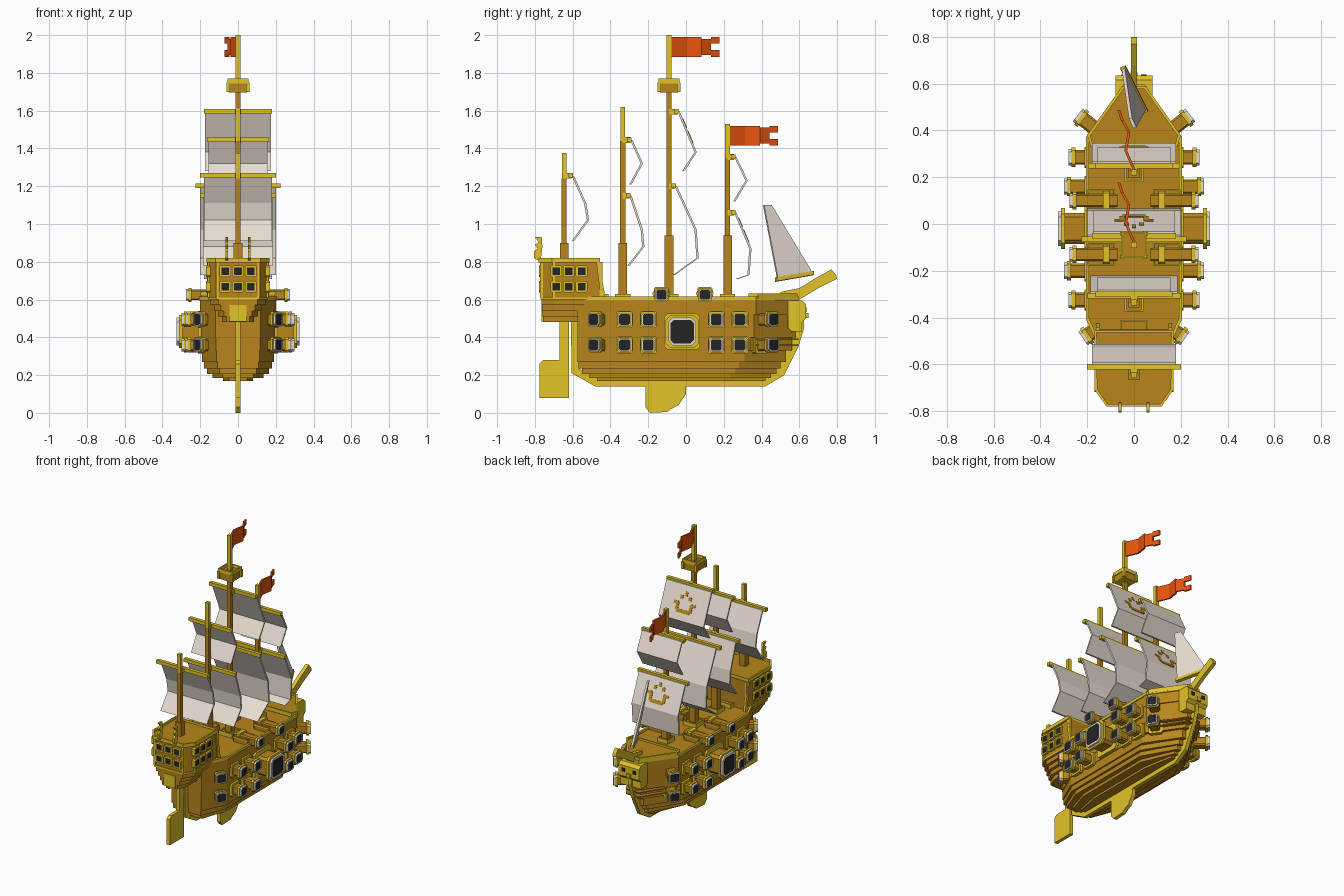
import bpy, bmesh, math
from mathutils import Matrix, Vector

cube = bpy.data.objects.get("Cube")
if cube:
    bpy.data.objects.remove(cube, do_unlink=True)


def material(name, rgb):
    m = bpy.data.materials.new(name)
    m.use_nodes = True
    m.diffuse_color = (*rgb, 1)
    m.node_tree.nodes["Principled BSDF"].inputs["Base Color"].default_value = (*rgb, 1)
    return m


WOOD = material("warm wood", (0.48, 0.24, 0.011))
GOLD = material("gold trim", (0.76, 0.54, 0.022))
SAIL = material("sail cloth", (0.84, 0.76, 0.67))
FLAG = material("flag orange", (0.80, 0.09, 0.004))
DARK = material("dark metal", (0.018, 0.018, 0.019))


def poly(name, pts, lo, hi, mat, axis="z", matrix=None, inset=0, depth=0, inner=None):
    """Extrude an outline along an axis; optionally inset and push its end face."""
    place = (lambda p, h: (p[0], p[1], h)) if axis == "z" else (lambda p, h: (h, p[0], p[1]))
    bm = bmesh.new()
    a = [bm.verts.new(place(p, lo)) for p in pts]
    b = [bm.verts.new(place(p, hi)) for p in pts]
    bm.faces.new(a)
    end = bm.faces.new(b)
    for i in range(len(pts)):
        j = (i + 1) % len(pts)
        bm.faces.new((a[i], a[j], b[j], b[i]))
    bmesh.ops.recalc_face_normals(bm, faces=bm.faces)
    if inset:
        bmesh.ops.inset_individual(bm, faces=[end], thickness=inset)
        end.normal_update()
        ext = bmesh.ops.extrude_face_region(bm, geom=[end])
        new = [g for g in ext["geom"] if isinstance(g, bmesh.types.BMFace)][0]
        shift = Vector((0, 0, -depth)) if axis == "z" else Vector((-depth, 0, 0))
        bmesh.ops.translate(bm, verts=new.verts, vec=shift)
        if end.is_valid:
            bmesh.ops.delete(bm, geom=[end], context="FACES_ONLY")
        new.material_index = 1
    me = bpy.data.meshes.new(name)
    if matrix:
        bm.transform(matrix)
    bm.to_mesh(me)
    bm.free()
    me.materials.append(mat)
    me.materials.append(inner or mat)
    bpy.context.collection.objects.link(bpy.data.objects.new(name, me))


def box(name, c, size, mat, matrix=None):
    x, y, z = (s / 2 for s in size)
    pts = [(c[0] - x, c[1] - y), (c[0] + x, c[1] - y), (c[0] + x, c[1] + y), (c[0] - x, c[1] + y)]
    poly(name, pts, c[2] - z, c[2] + z, mat, matrix=matrix)


def mirrored(half):
    return half + [(-x, y) for x, y in reversed(half)]


def octagon(r, c):
    return [(-r, -r + c), (-r + c, -r), (r - c, -r), (r, -r + c),
            (r, r - c), (r - c, r), (-r + c, r), (-r, r - c)]


# Stepped hull of stacked plank layers
def hull_outline(w, bow, stern, grow=0):
    return mirrored([(w * 0.6 + grow, stern - grow), (w + grow, stern + 0.17),
                     (w + grow, bow - 0.22), (0.04 + grow, bow + grow)])


layers = [(0.17, 0.08, 0.42, -0.47), (0.185, 0.135, 0.45, -0.51), (0.205, 0.165, 0.48, -0.55),
          (0.235, 0.18, 0.50, -0.57), (0.27, 0.19, 0.53, -0.575), (0.33, 0.194, 0.56, -0.575),
          (0.40, 0.197, 0.58, -0.575), (0.52, 0.20, 0.59, -0.575)]
tops = [l[0] for l in layers[1:]] + [0.595]
for (z, w, bow, stern), top in zip(layers, tops):
    poly("hull_planks", hull_outline(w, bow, stern), z, top, WOOD)
poly("main_deck_rail", hull_outline(0.2, 0.59, -0.575, 0.006), 0.595, 0.615, GOLD,
     inset=0.014, depth=0.015, inner=WOOD)
poly("forecastle", mirrored([(0.185, 0.33), (0.2, 0.38), (0.05, 0.59)]), 0.605, 0.632, GOLD,
     inset=0.014, depth=0.012, inner=WOOD)
for z in (0.355, 0.385):
    poly("bow_strake", mirrored([(0.195, 0.37), (0.05, 0.595)]), z, z + 0.008, WOOD)

# Keel, fin and rudder
keel = [(-0.61, 0.5), (-0.605, 0.21), (-0.48, 0.14), (0.42, 0.14), (0.52, 0.2), (0.595, 0.35),
        (0.625, 0.45), (0.625, 0.58), (0.55, 0.58), (0.55, 0.36), (0.46, 0.22), (0.4, 0.19),
        (-0.46, 0.19), (-0.56, 0.23), (-0.57, 0.5)]
poly("keel", keel, -0.013, 0.013, GOLD, "x")
fin = [(-0.215, 0.15), (-0.215, 0.03), (-0.19, 0.0), (-0.1, 0.005), (-0.08, 0.02),
       (-0.04, 0.04), (-0.02, 0.07), (0, 0.1), (0, 0.15)]
poly("keel_fin", fin, -0.013, 0.013, GOLD, "x")
rudder = [(-0.775, 0.08), (-0.62, 0.08), (-0.62, 0.5), (-0.67, 0.5), (-0.67, 0.28),
          (-0.755, 0.28), (-0.775, 0.26)]
poly("rudder", rudder, -0.012, 0.012, GOLD, "x")

# Stern castle: tapered foot, body, corner posts and framed windows
castle = [(0.11, -0.765), (0.155, -0.70), (0.155, -0.45)]
for i, z in enumerate((0.48, 0.51, 0.54, 0.57)):
    k = 0.55 + 0.13 * i
    poly("castle_foot", mirrored([(x * k, y + 0.02 * (1 - k)) for x, y in castle]), z, z + 0.03, WOOD)
poly("castle_body", mirrored(castle), 0.6, 0.8, WOOD)
poly("castle_sill", mirrored([(x + 0.005, y - 0.005) for x, y in castle]), 0.6, 0.612, GOLD)
poly("castle_rail", mirrored([(0.118, -0.78), (0.168, -0.71), (0.168, -0.455)]), 0.795, 0.82, GOLD,
     inset=0.012, depth=0.015, inner=WOOD)
poly("stern_crest", mirrored([(0.045, -0.766), (0.045, -0.72)]), 0.485, 0.57, GOLD)
for s in (1, -1):
    for x, y in castle:
        box("castle_post", (s * x, y, 0.705), (0.014, 0.014, 0.19), GOLD)
    stair = [(-0.46, 0.8), (-0.475, 0.8), (-0.45, 0.6), (-0.425, 0.6)]
    poly("castle_stair_rail", stair, s * 0.155 - 0.008, s * 0.155 + 0.008, GOLD, "x")


def window(loc, ang):
    m = Matrix.Translation(loc) @ Matrix.Rotation(ang, 4, "Z")
    poly("castle_window", octagon(0.031, 0.008), -0.01, 0.014, GOLD, "x", m,
         inset=0.012, depth=0.006, inner=DARK)


for z in (0.75, 0.668):
    for i in (-1, 0, 1):
        window((i * 0.068, -0.765, z), -math.pi / 2)
        window((0.155, -0.62 + i * 0.067, z), 0)
        window((-0.155, -0.62 + i * 0.067, z), math.pi)
finial = [(-0.805, 0.82), (-0.77, 0.8), (-0.76, 0.88), (-0.765, 0.93), (-0.8, 0.93),
          (-0.78, 0.905), (-0.8, 0.89), (-0.785, 0.87), (-0.805, 0.855)]
for x in (0.06, -0.06):
    poly("stern_finial", finial, x - 0.007, x + 0.007, GOLD, "x")


# Cannons: wall plate, barrel, gold collar and a pale muzzle ring with a dark bore
def cannon(name, loc, ang, r, length):
    m = Matrix.Translation(loc) @ Matrix.Rotation(ang, 4, "Z")
    poly(name + "_plate", octagon(r * 1.12, r * 0.2), -0.015, 0.012, GOLD, "x", m)
    poly(name + "_barrel", octagon(r * 0.78, r * 0.2), -0.05, length - 0.02, WOOD, "x", m)
    poly(name + "_collar", octagon(r * 1.03, r * 0.3), length - 0.03, length - 0.013, GOLD, "x", m)
    poly(name + "_muzzle", octagon(r * 0.87, r * 0.28), length - 0.02, length, SAIL, "x", m,
         inset=r * 0.16, depth=0.004, inner=DARK)


guns = [(-0.325, 0.08), (-0.2, 0.10), (0.16, 0.10), (0.285, 0.08)]
for s in (1, -1):
    turn = lambda a: a if s > 0 else math.pi - a
    for z in (0.36, 0.495):
        for y, reach in guns:
            cannon("side_cannon", (s * 0.2, y, z), turn(0), 0.04, reach)
        cannon("bow_cannon", (s * 0.15, 0.395, z), turn(math.radians(38)), 0.04, 0.115)
        cannon("stern_cannon", (s * 0.14, -0.435, z), turn(math.radians(-35)), 0.04, 0.095)
    cannon("great_cannon", (s * 0.2, -0.02, 0.43), turn(0), 0.085, 0.125)
    for y in (0.1, -0.13):
        cannon("deck_cannon", (s * 0.12, y, 0.625), turn(0), 0.036, 0.155)
        box("cannon_carriage", (s * 0.14, y, 0.62), (0.11, 0.085, 0.05), WOOD)
        box("carriage_trim", (s * 0.14, y, 0.632), (0.118, 0.093, 0.01), GOLD)

# Deck hatches around the masts
for y, r in ((0.22, 0.04), (-0.09, 0.05), (-0.335, 0.04), (-0.47, 0.06)):
    pts = [(-r, y - r), (r, y - r), (r, y + r), (-r, y + r)]
    poly("mast_step", pts, 0.59, 0.63, GOLD, inset=0.01, depth=0.008, inner=WOOD)

# Masts: y, top of thick foot, start of gold tip, top
for y, foot, tip, top in ((-0.645, 0.9, 1.24, 1.375), (-0.335, 0.9, 1.44, 1.62),
                          (-0.09, 0.94, 1.76, 2.0), (0.22, 0.94, 1.35, 1.53)):
    box("mast_foot", (0, y, (foot + 0.58) / 2), (0.045, 0.045, foot - 0.58), WOOD)
    box("mast_pole", (0, y, (foot + tip) / 2), (0.027, 0.027, tip - foot), WOOD)
    box("mast_tip", (0, y, (tip + top) / 2), (0.025, 0.025, top - tip), GOLD)
box("crows_nest_floor", (0, -0.09, 1.703), (0.096, 0.096, 0.016), GOLD)
box("crows_nest_panels", (0, -0.09, 1.725), (0.1, 0.1, 0.05), WOOD)
nest = [(-0.055, -0.145), (0.055, -0.145), (0.055, -0.035), (-0.055, -0.035)]
poly("crows_nest_rim", nest, 1.745, 1.77, GOLD, inset=0.012, depth=0.02, inner=WOOD)
for x, y in nest:
    box("crows_nest_post", (x * 0.92, -0.09 + (y + 0.09) * 0.92, 1.725), (0.018, 0.018, 0.05), GOLD)


# Bent square sails hung from yards
def sail(y, half, yard, path):
    front = [(a + 0.012, z) for a, z in path]
    poly("sail", path + front[::-1], -half, half, SAIL, "x")
    top = path[0]
    box("yard", (0, top[0] - 0.006, top[1] + 0.002), (yard * 2, 0.024, 0.024), GOLD)
    box("yard_bracket", (0, (top[0] + y) / 2, top[1]), (0.03, abs(top[0] - y), 0.03), GOLD)


def emblem(p0, p1):
    d = Vector((0, p1[0] - p0[0], p1[1] - p0[1])).normalized()
    x = Vector((1, 0, 0))
    n = d.cross(x)
    n = n if n.y > 0 else -n
    mid = Vector((0, (p0[0] + p1[0]) / 2 + 0.012, (p0[1] + p1[1]) / 2))
    m = Matrix.Translation(mid) @ Matrix((x, d, n)).transposed().to_4x4()
    box("emblem_base", (0, 0.055, 0), (0.1, 0.024, 0.006), WOOD, m)
    box("emblem_crown", (0, -0.06, 0), (0.018, 0.03, 0.006), WOOD, m)
    for s in (1, -1):
        box("emblem_side", (s * 0.052, 0.028, 0), (0.022, 0.05, 0.006), WOOD, m)
        box("emblem_ear", (s * 0.065, 0.005, 0), (0.036, 0.02, 0.006), WOOD, m)
        box("emblem_dot", (s * 0.032, -0.035, 0), (0.022, 0.026, 0.006), WOOD, m)


main_top = [(-0.045, 1.595), (0.045, 1.38), (-0.02, 1.28)]
fore_low = [(0.255, 1.06), (0.335, 0.87), (0.325, 0.73), (0.265, 0.71)]
sail(-0.645, 0.18, 0.2, [(-0.605, 1.255), (-0.54, 1.11), (-0.525, 1.02), (-0.605, 0.91)])
sail(-0.335, 0.155, 0.165, [(-0.295, 1.445), (-0.24, 1.32), (-0.3, 1.21)])
sail(-0.335, 0.185, 0.2, [(-0.3, 1.15), (-0.24, 0.97), (-0.232, 0.88), (-0.31, 0.78)])
sail(-0.09, 0.175, 0.18, main_top)
sail(-0.09, 0.2, 0.225, [(-0.06, 1.2), (0.045, 0.97), (0.055, 0.82), (-0.07, 0.73)])
sail(0.22, 0.155, 0.165, [(0.255, 1.355), (0.315, 1.23), (0.25, 1.12)])
sail(0.22, 0.18, 0.195, fore_low)
emblem(*main_top[:2])
emblem(*fore_low[:2])

# Leaning bow sail with its boom, built in its own turned plane
swing = (Matrix.Translation((0.045, 0.485, 0.71)) @ Matrix.Rotation(math.radians(25), 4, "Z")
         @ Matrix.Rotation(math.radians(-10), 4, "Y"))
poly("bow_sail", [(0, 0), (0.205, 0.03), (-0.005, 0.395), (-0.05, 0.395)], -0.007, 0.007, SAIL, "x", swing)
poly("bow_sail_boom", [(-0.01, -0.015), (0.21, 0.02), (0.21, 0.04), (-0.01, 0.008)],
     -0.012, 0.012, GOLD, "x", swing)

# Bowsprit and figurehead
sprit = [(0.5, 0.58), (0.6, 0.6), (0.7, 0.66), (0.8, 0.71), (0.795, 0.73), (0.77, 0.76),
         (0.68, 0.71), (0.6, 0.66), (0.5, 0.64)]
poly("bowsprit", sprit, -0.013, 0.013, GOLD, "x")
head = [(0.54, 0.45), (0.56, 0.43), (0.615, 0.43), (0.615, 0.48), (0.635, 0.5), (0.635, 0.575),
        (0.615, 0.595), (0.54, 0.595)]
poly("figurehead", head, -0.08, 0.08, GOLD, "x")
box("figurehead_nose", (0, 0.64, 0.515), (0.03, 0.016, 0.025), GOLD)
for s in (1, -1):
    box("figurehead_eye", (s * 0.042, 0.636, 0.545), (0.024, 0.006, 0.024), DARK)


# Swallow-tailed flags folded in zigzag
def flag(y, z):
    bends = [(0, 0), (-0.035, 0.08), (-0.022, 0.16), (-0.05, 0.21), (-0.065, 0.255)]
    for i, (p, q) in enumerate(zip(bends, bends[1:])):
        spans = [(0, 0.105)] if i < 2 else [(0.01, 0.095)] if i == 2 else [(0, 0.035), (0.07, 0.105)]
        pts = [(p[0] - 0.006, y + p[1]), (p[0] + 0.006, y + p[1]),
               (q[0] + 0.006, y + q[1]), (q[0] - 0.006, y + q[1])]
        for a, b in spans:
            poly("flag", pts, z + a, z + b, FLAG)


flag(-0.077, 1.885)
flag(0.233, 1.415)
